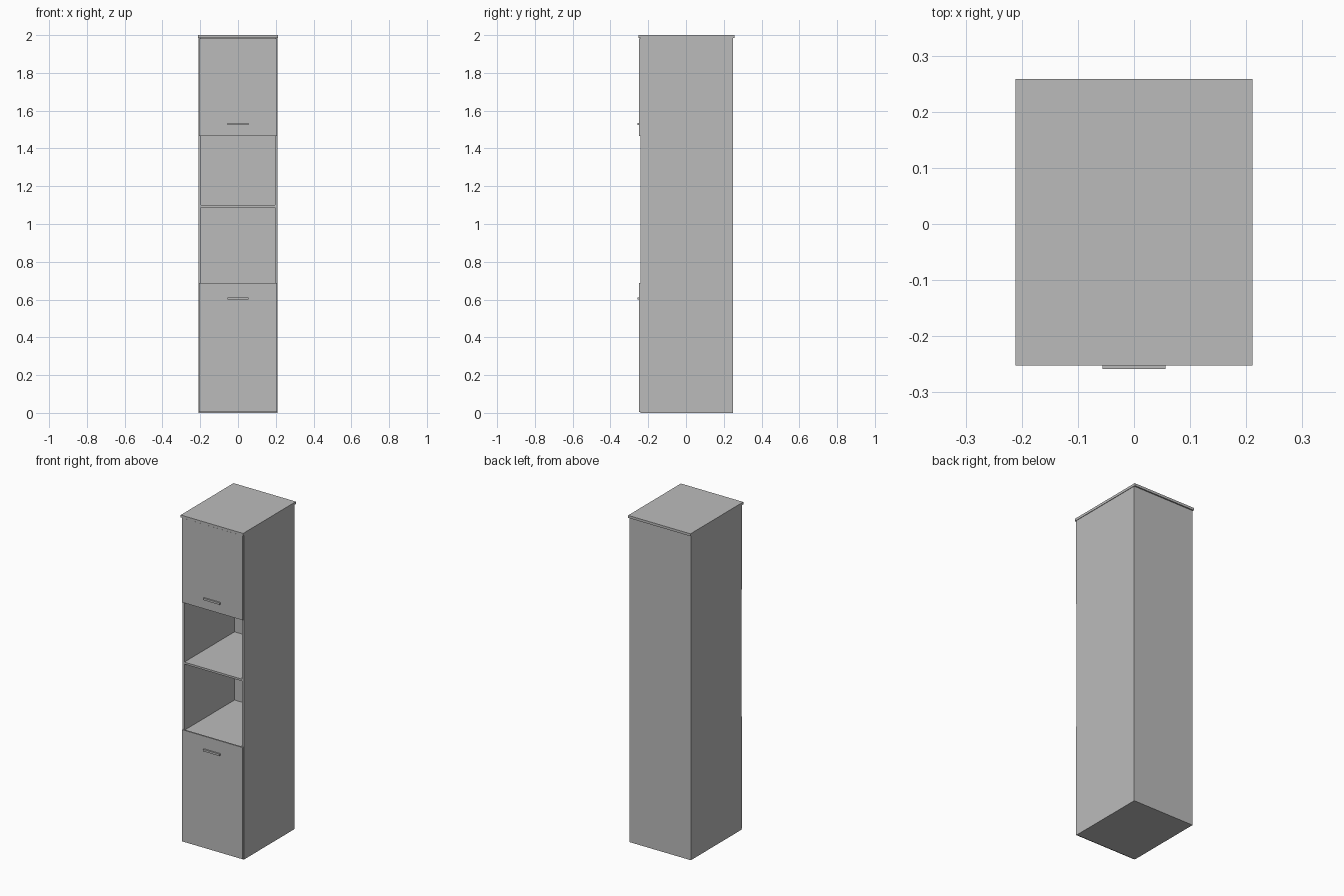
import bpy

cube = bpy.data.objects.get("Cube")
if cube:
    bpy.data.objects.remove(cube, do_unlink=True)

grey = bpy.data.materials.new("plain grey")
grey.use_nodes = True
colour = (0.5, 0.5, 0.5, 1)
grey.diffuse_color = colour
grey.node_tree.nodes["Principled BSDF"].inputs["Base Color"].default_value = colour


def box(name, xs, ys, zs):
    """Add a box spanning the given (low, high) range on each axis."""
    spans = (xs, ys, zs)
    bpy.ops.mesh.primitive_cube_add(size=1, location=[(a + b) / 2 for a, b in spans])
    ob = bpy.context.object
    ob.name = name
    ob.scale = [b - a for a, b in spans]
    bpy.ops.object.transform_apply(location=False, rotation=False, scale=True)
    ob.data.materials.append(grey)
    return ob


OUT, INN = 0.208, 0.195          # outer and inner half widths
FRONT, BACK = -0.24, 0.25        # carcass depth
DOOR = -0.249                    # door face
TOP = 1.985                      # underside of the top board
PANEL = 0.012

# Carcass: sides, back, bottom and overhanging top
box("left_side", (INN, OUT), (FRONT, BACK), (0, TOP))
box("right_side", (-OUT, -INN), (FRONT, BACK), (0, TOP))
box("back_panel", (-INN, INN), (BACK - 0.005, BACK), (0, TOP))
box("bottom_panel", (-INN, INN), (FRONT, BACK - 0.005), (0, PANEL))
box("top_board", (-0.211, 0.211), (-0.252, 0.258), (TOP, 2))

# Horizontal boards around and inside the open niche
for name, z in (("niche_floor", 0.683), ("middle_shelf", 1.1), ("niche_ceiling", 1.481)):
    box(name, (-INN, INN), (FRONT, BACK - 0.005), (z - PANEL, z))

# Doors, each with a bar handle near the niche
for name, low, high, handle in (("lower", 0.005, 0.688, 0.605),
                                ("upper", 1.467, TOP - 0.002, 1.53)):
    box(name + "_door", (-0.206, 0.206), (DOOR, FRONT), (low, high))
    box(name + "_handle", (-0.056, 0.056), (DOOR - 0.009, DOOR), (handle - 0.006, handle + 0.006))
